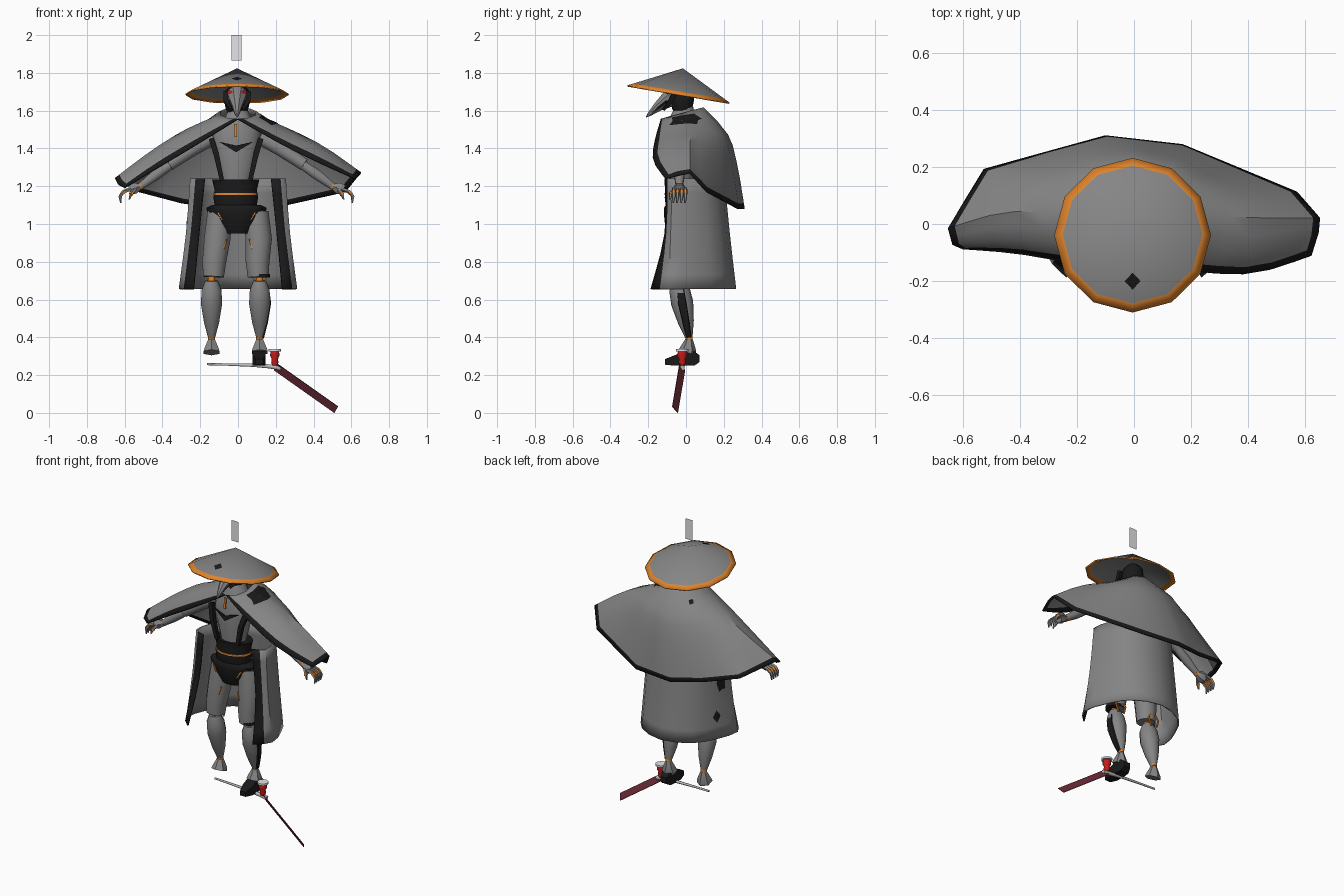
import bpy, math
from mathutils import Vector as V, Matrix
from mathutils.bvhtree import BVHTree

def mat(name, r, g, b):
    m = bpy.data.materials.new(name)
    m.diffuse_color = (r, g, b, 1)
    return m

GREY = mat("cloth grey", .235, .235, .235)
LIGHT = mat("light grey", .5, .5, .5)
PALE = mat("pale grey", .8, .8, .82)
BLACK = mat("black", .01, .01, .01)
ORANGE = mat("orange", .74, .23, .025)
RED = mat("red", .58, .012, .01)
BLADE = mat("dark red", .15, .024, .036)

def make(name, verts, faces, mats, idx=None, thick=0, angle=40):
    me = bpy.data.meshes.new(name)
    me.from_pydata([tuple(v) for v in verts], [], faces)
    for m in mats:
        me.materials.append(m)
    if idx:
        me.polygons.foreach_set("material_index", idx)
    ob = bpy.data.objects.new(name, me)
    bpy.context.collection.objects.link(ob)
    bpy.ops.object.select_all(action='DESELECT')
    ob.select_set(True)
    bpy.context.view_layer.objects.active = ob
    if angle:
        bpy.ops.object.shade_smooth_by_angle(angle=math.radians(angle))
    if thick:
        s = ob.modifiers.new("thickness", 'SOLIDIFY')
        s.thickness, s.offset = thick, 0
    return ob

def rings(name, rs, m, angle=40):
    """Skin closed rings of points and cap both ends."""
    n = len(rs[0])
    verts = [p for r in rs for p in r]
    faces = [(i*n+j, i*n+(j+1) % n, (i+1)*n+(j+1) % n, (i+1)*n+j)
             for i in range(len(rs)-1) for j in range(n)]
    faces += [tuple(reversed(range(n))), tuple(range((len(rs)-1)*n, len(rs)*n))]
    return make(name, verts, faces, [m], angle=angle)

def stack(name, prof, m, n=14):
    """Elliptical sections (z, cx, cy, rx, ry)."""
    return rings(name, [[V((cx+rx*math.cos(2*math.pi*j/n), cy+ry*math.sin(2*math.pi*j/n), z))
                         for j in range(n)] for z, cx, cy, rx, ry in prof], m)

def tube(name, path, m, n=8, angle=50):
    """Round tube through (x, y, z, radius) points."""
    ps = [V(p[:3]) for p in path]
    rs = []
    for i, p in enumerate(ps):
        d = (ps[min(i+1, len(ps)-1)] - ps[max(i-1, 0)]).normalized()
        a = d.cross(V((0, 1, 0))).normalized()
        b = d.cross(a)
        rs.append([p + path[i][3]*(a*math.cos(t) + b*math.sin(t))
                   for t in (2*math.pi*(j+.5)/n for j in range(n))])
    return rings(name, rs, m, angle)

def spline(p, t):
    t *= len(p)-1
    i = min(int(t), len(p)-2)
    f = t-i
    a, b, c, d = p[max(i-1, 0)], p[i], p[i+1], p[min(i+2, len(p)-1)]
    return .5*(2*b + (c-a)*f + (2*a-5*b+4*c-d)*f*f + (3*b-a-3*c+d)*f**3)

def linear(p, t):
    t *= len(p)-1
    i = min(int(t), len(p)-2)
    return p[i].lerp(p[i+1], t-i)

def sheet(name, rows, us, vs, hem, across):
    """Cloth through rows of points; edge strips are black trim."""
    grid = [[spline([across(r, u) for r in rows], v) for u in us] for v in vs]
    n, k = len(us), len(vs)
    faces, idx = [], []
    for i in range(k-1):
        for j in range(n-1):
            faces.append((i*n+j, i*n+j+1, (i+1)*n+j+1, (i+1)*n+j))
            idx.append(int(j in (0, n-2) or (hem and i == k-2)))
    return make(name, [p for r in grid for p in r], faces, [GREY, BLACK], idx, .008)

def decal(name, target, c, u, v, outline, m):
    """Thin patch laid on a surface."""
    me = target.data
    bvh = BVHTree.FromPolygons([x.co for x in me.vertices], [tuple(p.vertices) for p in me.polygons])
    c, u, v = V(c), V(u), V(v)
    verts = []
    for k in (0.001, .5, 1):
        for a, b in outline:
            co, no, _, _ = bvh.find_nearest(c + k*(u*a + v*b))
            out = V((co.x, co.y+.02, max(co.z-1.4, 0)*2))
            verts.append(co + no*(.009 if no.dot(out) > 0 else -.009))
    n = len(outline)
    faces = [(i*n+j, i*n+(j+1) % n, (i+1)*n+(j+1) % n, (i+1)*n+j) for i in (0, 1) for j in range(n)]
    return make(name, verts, faces, [m], angle=0)

DIAMOND = [(0, 1), (.5, .5), (1, 0), (.5, -.5), (0, -1), (-.5, -.5), (-1, 0), (-.5, .5)]
BLOT = [(1, .1), (.8, .7), (.1, .75), (-.4, 1), (-1, .5), (-.8, -.2), (-.9, -.8), (-.1, -.8), (.5, -1)]

# floating marker above the head
make("floating_plate", [(-.035, -.02, 1.865), (.018, -.02, 1.865), (.018, -.02, 2), (-.035, -.02, 2)],
     [(0, 1, 2, 3)], [PALE], angle=0)

# tilted straw hat with orange brim
N = 12
tilt = Matrix.Translation((-.005, -.04, 1.685)) @ Matrix.Rotation(math.radians(-9.6), 4, 'X')
hv = [tilt @ V((0, 0, .137))]
for r, z in ((.243, .0145), (.273, 0)):
    hv += [tilt @ V((r*math.cos(2*math.pi*j/N), r*math.sin(2*math.pi*j/N), z)) for j in range(N)]
hf = [(0, 1+j, 1+(j+1) % N) for j in range(N)]
hf += [(1+j, 1+N+j, 1+N+(j+1) % N, 1+(j+1) % N) for j in range(N)]
make("hat", hv, hf, [GREY, ORANGE], [0]*N+[1]*N, .008)
make("hat_patch", [tilt @ V((x, y, .137*(1+y/.264)+.009)) for x, y in
     ((0, -.2), (.028, -.172), (0, -.145), (-.028, -.172))], [(0, 1, 2), (0, 2, 3)], [BLACK], angle=0)

# cape: neck ring by formula, then shoulder, middle and hem rows
neck = [V((-.1*math.sin(a), -.02-.11*math.cos(a), 1.585-.03*math.cos(a)))
        for a in (2*math.pi*i/10 for i in range(11))]
shoulder = [(-.22, -.13, 1.42), (-.25, -.07, 1.48), (-.27, .03, 1.5), (-.25, .12, 1.48), (-.13, .19, 1.48),
            (0, .22, 1.47), (.13, .19, 1.48), (.24, .11, 1.48), (.27, .02, 1.5), (.25, -.09, 1.48), (.22, -.165, 1.43)]
middle = [(-.42, -.1, 1.3), (-.44, -.05, 1.37), (-.45, .04, 1.39), (-.4, .14, 1.34), (-.2, .235, 1.31),
          (-.04, .27, 1.3), (.15, .24, 1.31), (.38, .11, 1.36), (.45, .02, 1.41), (.43, -.1, 1.4), (.42, -.17, 1.33)]
hem = [(-.6, -.085, 1.19), (-.635, -.07, 1.21), (-.65, -.015, 1.24), (-.525, .19, 1.17), (-.3, .252, 1.11),
       (-.1, .307, 1.08), (.17, .276, 1.08), (.57, .11, 1.17), (.65, .02, 1.27), (.645, -.03, 1.26), (.62, -.11, 1.24)]
rows = [neck] + [[V(p) for p in r] for r in (shoulder, middle, hem)]
us = [0, .035] + [i/20 for i in range(2, 19)] + [.965, 1]
cape = sheet("cape", rows, us, [0, .1, .2, .333, .45, .6, .75, .88, .94, 1], True, linear)
decal("shoulder_patch", cape, (.16, -.005, 1.55), (.05, 0, -.025), (0, .09, 0), BLOT, BLACK)
decal("cape_back_patch", cape, (-.13, .13, 1.55), (.02, 0, 0), (0, .015, -.015), DIAMOND, BLACK)

# long open coat skirt
def mirrored(half, z):
    return [V((x, y, z)) for x, y in half] + [V((-x, y, z)) for x, y in half[-2::-1]]

top = mirrored([(-.175, -.11), (-.25, -.07), (-.225, .05), (-.15, .155), (0, .2)], 1.24)
mid = mirrored([(-.205, -.11), (-.272, -.08), (-.245, .05), (-.165, .175), (0, .228)], .95)
low = mirrored([(-.235, -.185), (-.31, -.09), (-.268, .06), (-.18, .195), (0, .262)], .655)
skirt = sheet("coat_skirt", [top, mid, low], [0, .075]+[i/16 for i in range(2, 15)]+[.925, 1],
              [0, .17, .33, .5, .67, .83, 1], False, spline)
decal("skirt_patch", skirt, (-.27, .06, .8), (0, .03, 0), (0, 0, .04), DIAMOND, BLACK)
decal("skirt_upper_patch", skirt, (-.26, .01, 1.0), (0, .035, 0), (0, 0, .05), BLOT, BLACK)

# torso, belt and hip guard
stack("torso", [(1.05, -.01, -.02, .1, .07), (1.24, -.01, -.03, .082, .068), (1.4, -.01, -.03, .125, .085),
                (1.5, -.005, -.02, .125, .08), (1.56, 0, -.02, .07, .07), (1.62, 0, -.01, .045, .05)], GREY)
for s in (-1, 1):
    tube("lapel", [(-.01+s*.13, -.075, 1.45, .02), (-.01+s*.103, -.1, 1.36, .02),
                   (-.01+s*.075, -.092, 1.23, .016)], BLACK, 4)
make("chest_band", [(-.1, -.1, 1.435), (-.01, -.121, 1.415), (.08, -.1, 1.435), (-.01, -.121, 1.38)],
     [(0, 3, 1), (1, 3, 2)], [BLACK], thick=.006, angle=0)
make("chest_stripe", [(-.018, -.12, 1.46), (-.006, -.12, 1.46), (-.004, -.116, 1.53), (-.02, -.116, 1.53)],
     [(0, 1, 2, 3)], [ORANGE], thick=.006, angle=0)
stack("belt", [(1.1, -.012, -.025, .112, .085), (1.14, -.012, -.025, .118, .09), (1.18, -.012, -.025, .112, .085),
               (1.235, -.012, -.025, .125, .088)], BLACK)
stack("belt_line", [(1.154, -.012, -.025, .119, .0925), (1.163, -.012, -.025, .117, .0915)], ORANGE)
stack("hip_guard", [(.95, -.008, -.03, .075, .06), (1.01, -.008, -.03, .115, .085), (1.065, -.008, -.03, .155, .09),
                    (1.085, -.008, -.03, .16, .088), (1.1, -.008, -.03, .13, .08)], BLACK)
for s in (-1, 1):
    tube("hip_line", [(-.008+s*.1, -.1, 1.06, .005), (-.008+s*.075, -.108, 1.02, .005)], ORANGE, 4)

# legs
for s, x, name in ((-1, -.14, "left"), (1, .115, "right")):
    tube(name+"_thigh", [(s*.095, -.02, 1.06, .07), (s*.11, -.03, .92, .073), (x*.9, -.04, .8, .066),
                         (x*.93, -.045, .72, .058)], GREY, 10)
    tube(name+"_knee", [(x, -.045, .74, .02), (x, -.045, .69, .02)], ORANGE)
    tube(name+"_thigh_line", [(s*.06, -.088, .92, .004), (s*.075, -.096, .87, .004)], ORANGE, 4)
    for t in (-1, 1):
        tube(name+"_knee_strap", [(x+t*.012, .01, .76, .006), (x+t*.036, .014, .72, .006),
                                  (x+t*.02, .02, .67, .006)], ORANGE, 4)
    tube(name+"_calf", [(x, -.04, .7, .035), (x, -.034, .65, .055), (x, -.02, .58, .059), (x, 0, .48, .042),
                        (x, .015, .4, .02)], GREY, 10)
    tube(name+"_ankle", [(x, .015, .405, .021), (x, .017, .39, .02)], ORANGE)
    tube(name+"_foot", [(x, .017, .392, .019), (x, .01, .335, .045), (x, .005, .32, .048)], GREY, 6)
tube("right_knee_guard", [(.112, -.043, .735, .059), (.112, -.043, .718, .059)], BLACK, 10)
tube("calf_panel", [(.135, -.03, .65, .036), (.142, -.02, .58, .038), (.132, 0, .48, .03),
                    (.122, .015, .4, .018)], BLACK, 6)

# black shoe on the standing foot
shoe = [(-.11, .255, .285, .02), (-.06, .25, .305, .034), (0, .25, .33, .034), (.045, .25, .325, .03), (.072, .27, .305, .022)]
rings("shoe", [[V((.112+s*w, y, z)) for s, z in ((-1, a), (1, a), (1, b), (-1, b))] for y, a, b, w in shoe], BLACK, 20)

# arms and hands
for s, dx, name in ((-1, -.015, "left"), (1, 0, "right")):
    def P(x, y, z, r):
        return (s*x+dx, y, z, r)
    tube(name+"_upper_arm", [P(.12, -.01, 1.46, .045), P(.22, -.02, 1.4, .04), P(.35, -.03, 1.315, .036)], GREY)
    tube(name+"_forearm", [P(.34, -.03, 1.315, .026), P(.42, -.035, 1.26, .03), P(.5, -.035, 1.2, .02)], GREY)
    tube(name+"_wrist", [P(.497, -.035, 1.202, .021), P(.507, -.035, 1.196, .021)], ORANGE)
    tube(name+"_palm", [P(.505, -.035, 1.197, .02), P(.53, -.035, 1.19, .034), P(.56, -.035, 1.18, .032)], GREY, 6)
    for y in (-.065, -.045, -.023, -.003):
        tube(name+"_finger", [P(.55, y, 1.185, .011), P(.588, y, 1.172, .01)], GREY, 5)
        tube(name+"_finger_joint", [P(.585, y, 1.174, .012), P(.598, y, 1.16, .011)], ORANGE, 5)
        tube(name+"_fingertip", [P(.598, y, 1.163, .01), P(.608, y, 1.145, .01), P(.605, y-.003, 1.112, .004)], GREY, 5)
    tube(name+"_thumb", [P(.53, -.06, 1.185, .011), P(.55, -.08, 1.16, .01), P(.56, -.085, 1.13, .004)], GREY, 5)
    tube(name+"_thumb_joint", [P(.546, -.077, 1.165, .012), P(.552, -.081, 1.155, .012)], ORANGE, 5)

# head with beaked mask
stack("head", [(1.57, -.005, -.01, .045, .045), (1.61, -.005, -.02, .06, .055), (1.66, -.005, -.02, .07, .065),
               (1.71, -.005, -.015, .06, .06), (1.74, -.005, -.015, .03, .03)], BLACK)
tube("beak_mask", [(-.005, -.05, 1.68, .058), (-.005, -.095, 1.66, .048), (-.005, -.15, 1.62, .027),
                   (-.005, -.19, 1.585, .014), (-.005, -.212, 1.565, .002)], GREY, 8, 20)
for s in (-1, 1):
    tube("eye", [(-.005+s*.016, -.108, 1.69, .011), (-.005+s*.045, -.085, 1.7, .012)], RED, 4)
    tube("cheek_guard", [(-.005+s*.06, -.06, 1.7, .018), (-.005+s*.058, -.08, 1.65, .018),
                         (-.005+s*.03, -.12, 1.605, .008)], BLACK, 4)
    tube("beak_line", [(-.005+s*.043, -.1, 1.65, .008), (-.005+s*.02, -.155, 1.61, .006),
                       (-.005+s*.004, -.2, 1.57, .003)], BLACK, 4)

# broken sword under the foot: rod, red hilt and blade
tube("rod", [(-.165, -.005, .258, .006), (-.05, -.01, .256, .007), (.08, -.015, .252, .009),
             (.17, -.02, .246, .012), (.225, -.02, .238, .014)], LIGHT)
tube("hilt", [(.195, -.02, .25, .014), (.195, -.02, .268, .02), (.195, -.02, .285, .017),
              (.195, -.02, .305, .027), (.195, -.02, .328, .022)], RED, 10)
tube("hilt_cap", [(.195, -.02, .326, .034), (.195, -.02, .338, .034)], PALE, 10)
w = V((.4, -.6, .69))*.024
a, b = V((.2, -.02, .243)), V((.52, -.058, .017))
make("blade", [a-w, b-w, b+w, a+w], [(0, 1, 2, 3)], [BLADE], thick=.004, angle=0)
